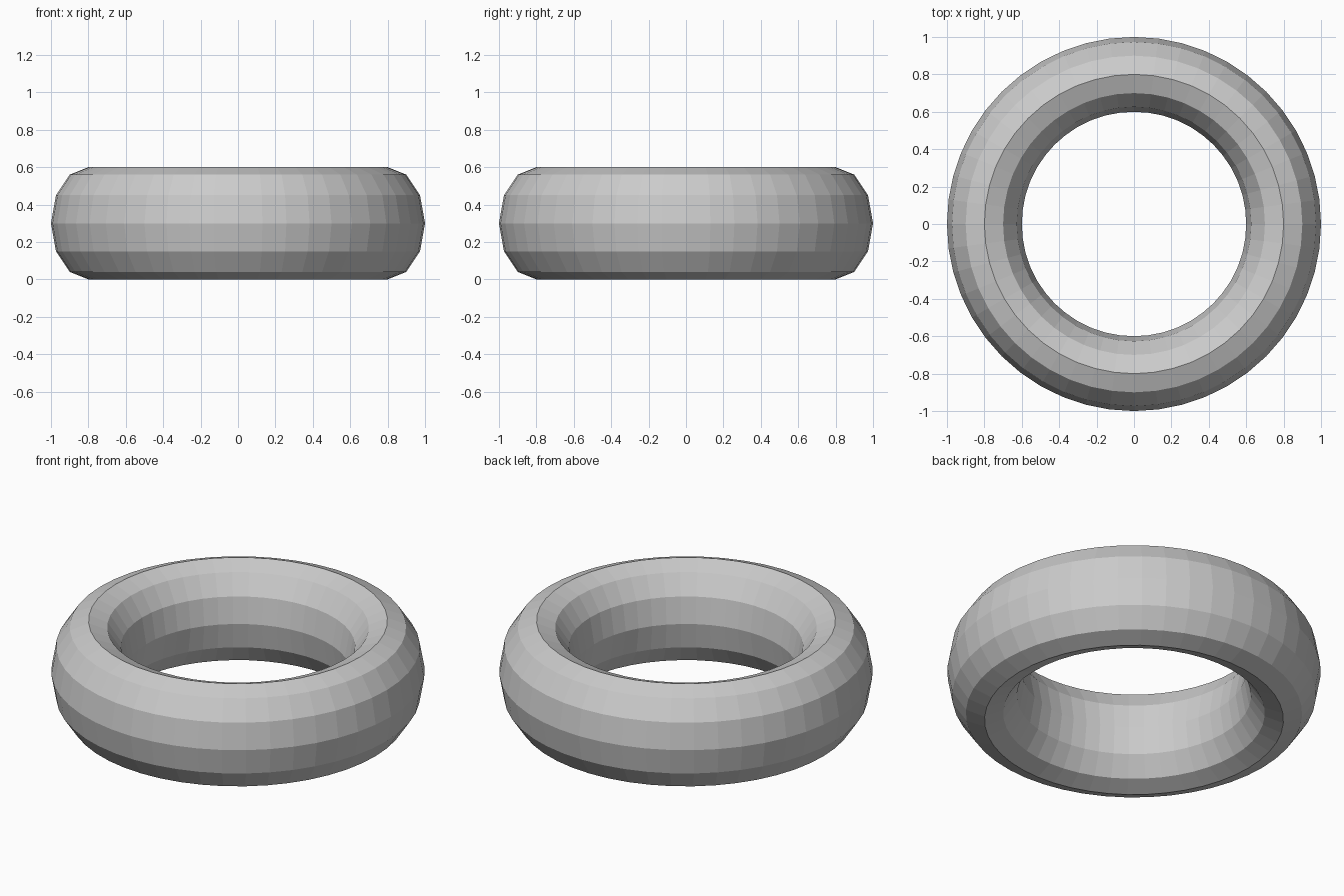
import bpy

if "Cube" in bpy.data.objects:
    bpy.data.objects.remove(bpy.data.objects["Cube"])

# Flat-shaded ring with an elliptical cross-section, taller than it is wide
TUBE_RADIAL, TUBE_HALF_HEIGHT, CENTRE_RADIUS = 0.2, 0.3, 0.8

bpy.ops.mesh.primitive_torus_add(
    major_segments=48, minor_segments=12,
    major_radius=CENTRE_RADIUS, minor_radius=TUBE_RADIAL,
    location=(0, 0, 0))
ring = bpy.context.object
ring.name = "ring"

# Stretch the tube vertically and stand it on the ground plane
for v in ring.data.vertices:
    v.co.z = v.co.z * TUBE_HALF_HEIGHT / TUBE_RADIAL + TUBE_HALF_HEIGHT
for p in ring.data.polygons:
    p.use_smooth = False
ring.data.update()
